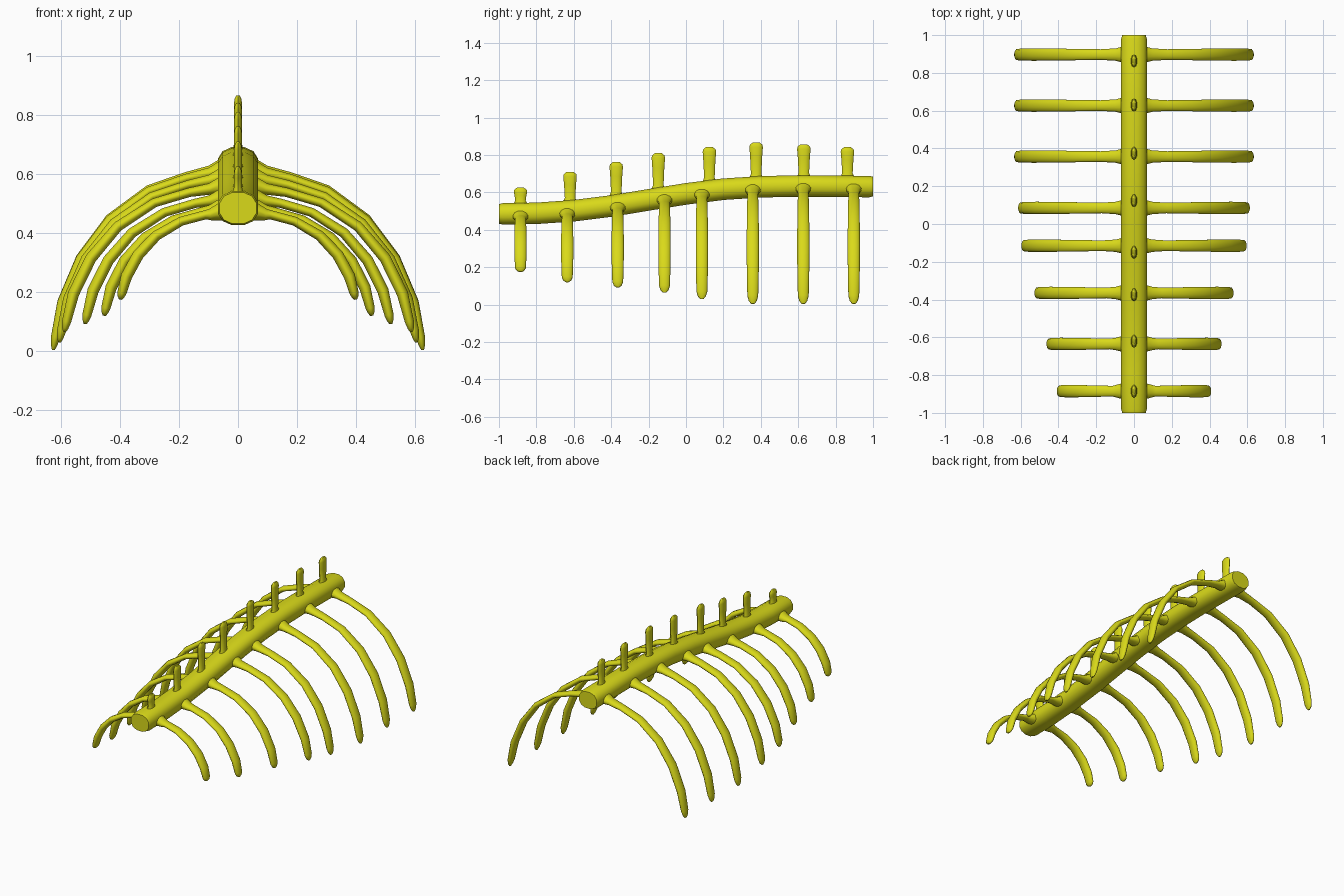
import bpy, bmesh, math
from mathutils import Vector

if "Cube" in bpy.data.objects:
    bpy.data.objects.remove(bpy.data.objects["Cube"])

mat = bpy.data.materials.new("yellow_bone")
mat.diffuse_color = (0.7, 0.7, 0.01, 1)
mat.use_nodes = True
mat.node_tree.nodes["Principled BSDF"].inputs["Base Color"].default_value = mat.diffuse_color


def loft(name, path, radii, side, n=12, power=1.0, mirror=False):
    """Sweep an oval along path; radii = (along side axis, along in-plane normal)."""
    path = [Vector(p) for p in path]
    side = Vector(side)
    bm = bmesh.new()
    rings = []
    for i, p in enumerate(path):
        t = (path[min(i + 1, len(path) - 1)] - path[max(i - 1, 0)]).normalized()
        nrm = t.cross(side).normalized()
        ring = []
        for k in range(n):
            a = 2 * math.pi * (k + 0.5) / n
            c, s = math.cos(a), math.sin(a)
            c = math.copysign(abs(c) ** power, c)
            s = math.copysign(abs(s) ** power, s)
            ring.append(bm.verts.new(p + side * c * radii[i][0] + nrm * s * radii[i][1]))
        rings.append(ring)
    for r0, r1 in zip(rings, rings[1:]):
        for k in range(n):
            j = (k + 1) % n
            bm.faces.new((r0[k], r0[j], r1[j], r1[k]))
    bm.faces.new(rings[0][::-1])
    bm.faces.new(rings[-1])
    bmesh.ops.recalc_face_normals(bm, faces=bm.faces[:])
    me = bpy.data.meshes.new(name)
    bm.to_mesh(me)
    bm.free()
    ob = bpy.data.objects.new(name, me)
    bpy.context.collection.objects.link(ob)
    me.materials.append(mat)
    if mirror:
        ob.modifiers.new("mirror", 'MIRROR')
    bpy.ops.object.select_all(action='DESELECT')
    ob.select_set(True)
    bpy.context.view_layer.objects.active = ob
    bpy.ops.object.shade_smooth_by_angle(angle=math.radians(50))
    return ob


# Backbone: gently rising beam
SPINE = [(-1, .485), (-.98, .485), (-.8, .488), (-.6, .502), (-.4, .527), (-.2, .56),
         (0, .592), (.2, .617), (.4, .63), (.6, .634), (.98, .631), (1, .631)]


def spine_z(y):
    for (y0, z0), (y1, z1) in zip(SPINE, SPINE[1:]):
        if y <= y1:
            return z0 + (z1 - z0) * (y - y0) / (y1 - y0)
    return SPINE[-1][1]


radii = [(.07, .059)] * len(SPINE)
radii[0] = radii[-1] = (.064, .054)
loft("backbone", [(0, y, z) for y, z in SPINE], radii, (1, 0, 0), power=.85)

# Ribs: one normalised curve scaled to each tip (y, tip x, tip z)
RIBS = [(-.885, .40, .175), (-.635, .455, .12), (-.365, .52, .092), (-.115, .59, .065),
        (.085, .607, .03), (.357, .628, .004), (.627, .628, .004), (.897, .628, .004)]
CURVE = [(.28, .055), (.48, .125), (.69, .285), (.845, .50), (.945, .74), (.985, .93), (.993, .975), (.997, 1)]
RIB_R = [(.046, .034), (.034, .02), (.029, .016), (.031, .016), (.033, .018), (.034, .02),
         (.033, .02), (.030, .016), (.022, .011), (.009, .005)]
for i, (y, tx, tz) in enumerate(RIBS):
    z0 = spine_z(y) - .008
    pts = [(.05, y, z0 - .004), (.095, y, z0 - .016)]
    pts += [(tx * fx, y, z0 - (z0 - tz) * fz) for fx, fz in CURVE]
    loft(f"rib_pair_{i + 1}", pts, RIB_R, (0, 1, 0), mirror=True)

# Upright fins on the backbone: (y, top z)
FINS = [(-.885, .626), (-.62, .71), (-.373, .762), (-.148, .81),
        (.125, .842), (.375, .867), (.63, .857), (.863, .842)]
for i, (y, top) in enumerate(FINS):
    zb = spine_z(y) + .04
    zs = [zb, zb + .03, zb + (top - zb) * .6, top - .025, top - .012, top]
    fr = [(.022, .042), (.014, .028), (.014, .032), (.014, .036), (.012, .033), (.006, .018)]
    loft(f"upright_fin_{i + 1}", [(0, y, z) for z in zs], fr, (1, 0, 0), n=10)
